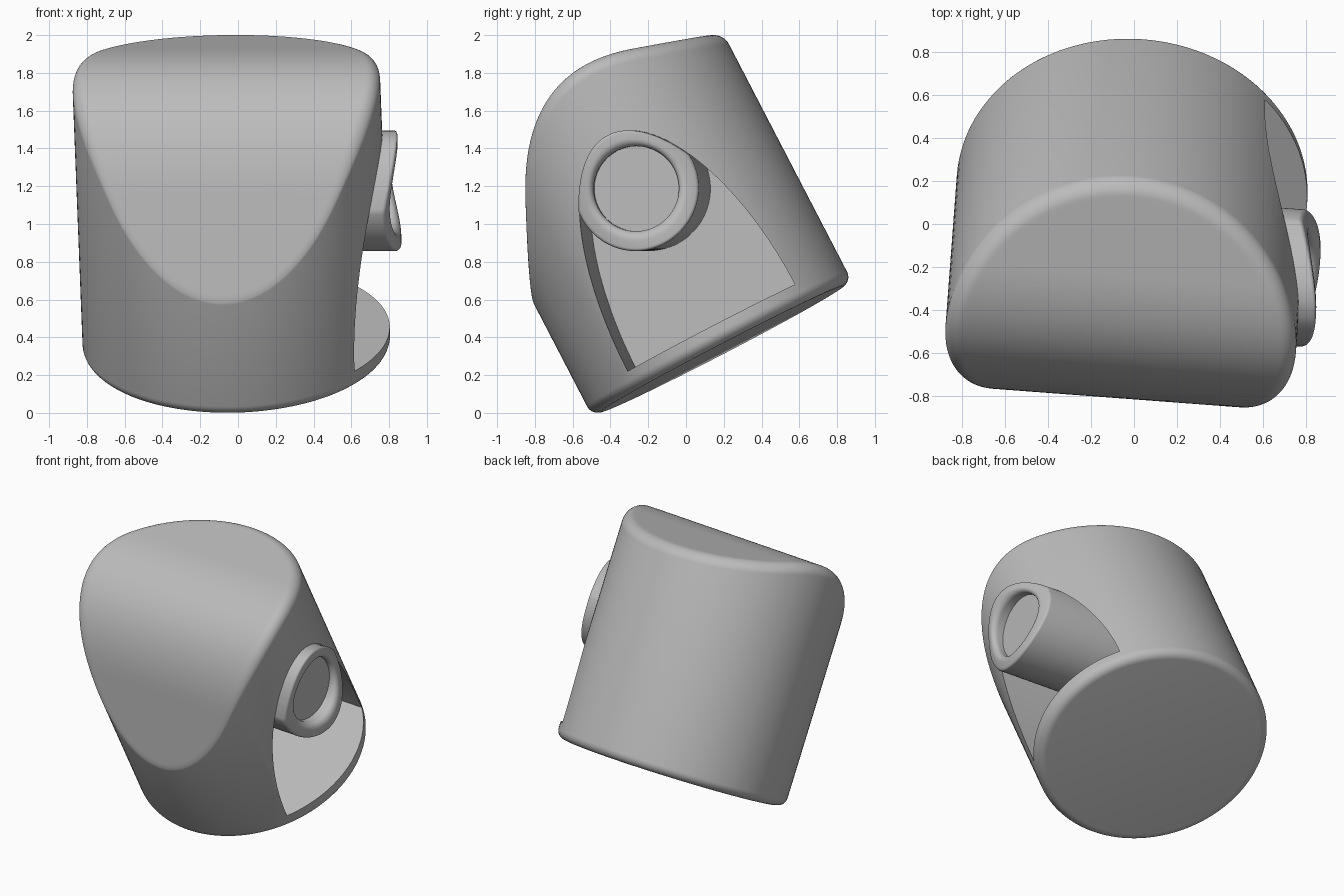
import bpy, bmesh
from math import sin, cos, pi, sqrt, radians
from mathutils import Matrix, Vector

if "Cube" in bpy.data.objects:
    bpy.data.objects.remove(bpy.data.objects["Cube"])

# Placement of the tilted body; local z is its axis, local x faces the recess
TILT = radians(27.5)
BASE = Vector((-0.007, 0.192, 0.338))
PLACE = Matrix.Translation(BASE) @ Matrix.Rotation(radians(-4.3), 4, 'Z') @ Matrix.Rotation(TILT, 4, 'X')
RX, RY = 0.815, 0.775
SEG = 128

grey = bpy.data.materials.new("plain grey")
grey.use_nodes = True
grey.diffuse_color = (0.5, 0.5, 0.5, 1)
grey.node_tree.nodes["Principled BSDF"].inputs["Base Color"].default_value = (0.5, 0.5, 0.5, 1)


def skin(name, rings, end=None):
    """Closed skin over equal rings, finished with a centre point or a flat face."""
    bm = bmesh.new()
    loops = [[bm.verts.new(p) for p in ring] for ring in rings]
    n = len(loops[0])
    for a, b in zip(loops, loops[1:]):
        for i in range(n):
            j = (i + 1) % n
            bm.faces.new((a[i], a[j], b[j], b[i]))
    bm.faces.new(loops[0])
    if end is None:
        bm.faces.new(loops[-1])
    else:
        c = bm.verts.new(end)
        for i in range(n):
            bm.faces.new((loops[-1][i], loops[-1][(i + 1) % n], c))
    bmesh.ops.recalc_face_normals(bm, faces=bm.faces)
    mesh = bpy.data.meshes.new(name)
    bm.to_mesh(mesh)
    bm.free()
    mesh.materials.append(grey)
    ob = bpy.data.objects.new(name, mesh)
    ob.matrix_world = PLACE
    bpy.context.collection.objects.link(ob)
    return ob


def activate(ob):
    bpy.ops.object.select_all(action='DESELECT')
    ob.select_set(True)
    bpy.context.view_layer.objects.active = ob


# Upper cut profile: upright front, round shoulder, gently sloping top
def to_local(y, z):
    y, z = y - BASE.y, z - BASE.z
    return y * cos(TILT) + z * sin(TILT), z * cos(TILT) - y * sin(TILT)


A, B, C = (-0.81, 1.15), (-0.81, 1.81), (-0.25, 1.925)
profile = [to_local(-0.81, 0)]
for k in range(61):
    u = k / 60
    profile.append(to_local(*[(1 - u) ** 2 * a + 2 * u * (1 - u) * b + u * u * c for a, b, c in zip(A, B, C)]))
profile.append(to_local(0.75, 2.12))


def cut_height(s):
    for (s0, t0), (s1, t1) in zip(profile, profile[1:]):
        if s <= s1:
            return t0 + (t1 - t0) * (s - s0) / (s1 - s0)
    return profile[-1][1]


def top_point(r, a):
    """Point on the cut top, rounded over near the rim."""
    s = r * RY * sin(a)
    slope = (cut_height(s + 0.01) - cut_height(s - 0.01)) / 0.02
    inward = slope * sin(a)
    w = 0.07 / (1 + inward * inward)
    q = (1 - r) * 0.795
    drop = w - sqrt(max(0, w * w - (w - q) ** 2)) if q < w else 0
    return (r * RX * cos(a), s, cut_height(s) - drop)


angles = [2 * pi * i / SEG for i in range(SEG)]
rings = []
F = 0.06
for k in range(9):                                   # rounded bottom edge
    b = pi / 2 * k / 8
    r = 1 - F * (1 - sin(b)) / 0.795
    rings.append([(r * RX * cos(a), r * RY * sin(a), F * (1 - cos(b))) for a in angles])
for k in range(13):                                  # rim rounding, then the top
    r = 1 - 0.09 * (k / 12) ** 2
    rings.append([top_point(r, a) for a in angles])
for k in range(1, 40):
    r = 0.91 * (1 - k / 40)
    rings.append([top_point(r, a) for a in angles])
body = skin("body", rings, end=(0, 0, cut_height(0)))

# Deep arched recess in the side
S0, FLOOR, HALF, RISE = 0.042, 0.105, 0.497, 1.15
arch = [(S0 + HALF * cos(pi * k / 64), FLOOR + RISE * sin(pi * k / 64)) for k in range(65)]
cutter = skin("recess_cutter", [[(x, s, t) for s, t in arch] for x in (-0.02, 1.2)])
cutter.hide_render = True
mod = body.modifiers.new("recess", 'BOOLEAN')
mod.operation = 'DIFFERENCE'
mod.solver = 'EXACT'
mod.object = cutter
activate(body)
bpy.ops.object.modifier_apply(modifier=mod.name)
bpy.data.objects.remove(cutter)

# Long boss in the recess with a raised, wrapped lip and a round dished face
BOSS_T, BOSS_R, HOLE_R = 0.935, 0.33, 0.225


def boss_radius(a):
    r = BOSS_R
    while (r * cos(a) / HALF) ** 2 + ((BOSS_T + r * sin(a) - FLOOR) / RISE) ** 2 > 1:
        r -= 0.001
    return r


def surface(s):
    return RX * sqrt(1 - (s / RY) ** 2)


outer = [boss_radius(a) for a in angles]


def boss_ring(blend, lift, flat=None):
    """Ring between the hole (0) and the outline (1), lifted off the body wall."""
    ring = []
    for a, ro in zip(angles, outer):
        r = HOLE_R + (ro - HOLE_R) * blend
        s = S0 + r * cos(a)
        ring.append((surface(s) + lift if flat is None else flat, s, BOSS_T + r * sin(a)))
    return ring


LIP = 0.08
boss_rings = [boss_ring(1, 0, -0.04), boss_ring(1, LIP - 0.015)]
for k in range(1, 7):                                # outer edge of the lip
    b = pi / 2 * k / 6
    boss_rings.append(boss_ring(1 - 0.15 * (1 - cos(b)), LIP - 0.015 * (1 - sin(b))))
for k in range(9):                                   # inner edge of the lip
    b = pi / 2 * k / 8
    boss_rings.append(boss_ring(0.5 * (1 - sin(b)), LIP - 0.045 * (1 - cos(b))))
boss_rings.append(boss_ring(0, 0, 0.795))
boss = skin("side_boss", boss_rings)

for ob in (body, boss):
    activate(ob)
    bpy.ops.object.shade_smooth_by_angle(angle=radians(32))
